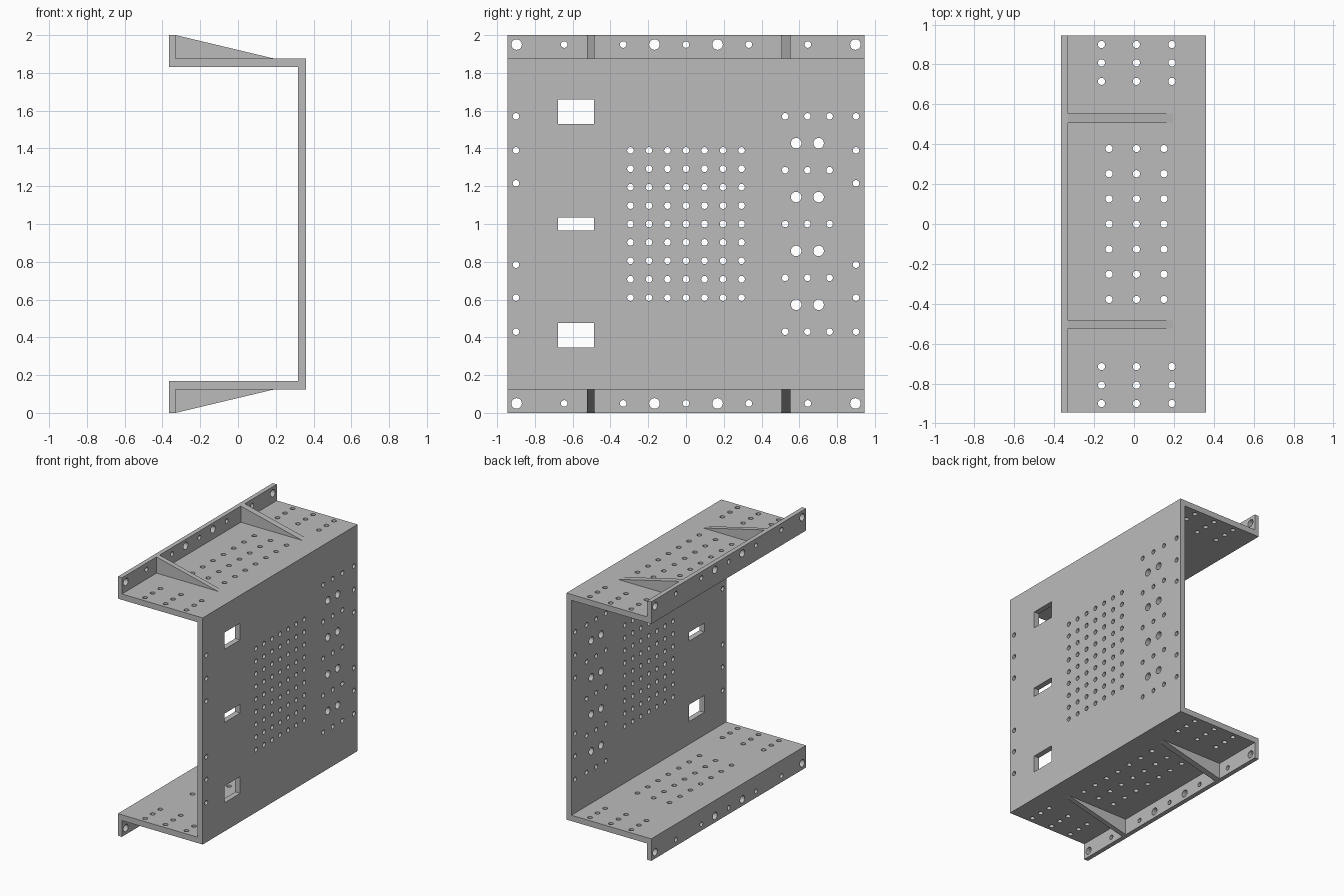
import bpy, bmesh, math
from mathutils import Vector

if "Cube" in bpy.data.objects:
    bpy.data.objects.remove(bpy.data.objects["Cube"], do_unlink=True)

steel = bpy.data.materials.new("plain_grey_metal")
steel.use_nodes = True
GREY = (0.5, 0.5, 0.5, 1)
steel.diffuse_color = GREY
steel.node_tree.nodes["Principled BSDF"].inputs["Base Color"].default_value = GREY


def add_prism(bm, points, offset):
    """Extrude a closed outline of 3D points along an offset."""
    face = bm.faces.new([bm.verts.new(p) for p in points])
    top = bmesh.ops.extrude_face_region(bm, geom=[face])["geom"]
    bmesh.ops.translate(bm, vec=offset,
                        verts=[v for v in top if isinstance(v, bmesh.types.BMVert)])


def make_object(name, bm):
    bmesh.ops.recalc_face_normals(bm, faces=bm.faces)
    mesh = bpy.data.meshes.new(name)
    bm.to_mesh(mesh)
    bm.free()
    mesh.materials.append(steel)
    obj = bpy.data.objects.new(name, mesh)
    bpy.context.collection.objects.link(obj)
    return obj


def make_profile(name, outline, y0, y1):
    """Extrude an outline in x and z between two y positions."""
    bm = bmesh.new()
    add_prism(bm, [(x, y0, z) for x, z in outline], Vector((0, y1 - y0, 0)))
    return make_object(name, bm)


def circle(r):
    return [(r * math.cos(math.tau * i / 20), r * math.sin(math.tau * i / 20))
            for i in range(20)]


def drill_x(bm, x0, x1, y, z, r):
    add_prism(bm, [(x0, y + a, z + b) for a, b in circle(r)], Vector((x1 - x0, 0, 0)))


def drill_z(bm, x, y, r=0.018):
    add_prism(bm, [(x + a, y + b, 0.09) for a, b in circle(r)], Vector((0, 0, 1.82)))


# Channel: back wall, two flanges and two upturned lips in one profile
half = [(0.36, 1.875), (-0.33, 1.875), (-0.33, 2), (-0.365, 2),
        (-0.365, 1.83), (0.317, 1.83)]
outline = half + [(x, 2 - z) for x, z in reversed(half)]
# The flanges are mirrored about mid height
channel = make_profile("channel_bracket", outline, -0.945, 0.945)

# Gussets between lips and flanges
for y0, y1, side in ((-0.523, -0.485, "front"), (0.506, 0.554, "rear")):
    tri = [(-0.34, 1.87), (-0.33, 2), (0.195, 1.875), (0.195, 1.87)]
    make_profile(f"upper_{side}_gusset", tri, y0, y1)
    make_profile(f"lower_{side}_gusset", [(x, 2 - z) for x, z in tri], y0, y1)

# Cutter holding every hole
bm = bmesh.new()
WALL = (0.28, 0.4)
SMALL, BIG = 0.0175, 0.028

# Wall: edge columns
for y in (-0.9, 0.9):
    for dz in (0.215, 0.39, 0.57):
        for s in (-1, 1):
            drill_x(bm, *WALL, y, 1 + s * dz, SMALL)
# Wall: central grid
for i in range(-3, 4):
    for j in range(-4, 5):
        drill_x(bm, *WALL, i * 0.098, 1 + j * 0.0975, SMALL)
# Wall: mounting pattern
for y in (0.525, 0.643, 0.76):
    for j in range(-2, 3):
        drill_x(bm, *WALL, y, 1 + j * 0.285, SMALL)
for y in (0.583, 0.702):
    for j in (-1.5, -0.5, 0.5, 1.5):
        drill_x(bm, *WALL, y, 1 + j * 0.285, BIG)
# Wall: rectangular windows
for z, h in ((1.595, 0.065), (1, 0.034), (0.41, 0.065)):
    add_prism(bm, [(0.28, -0.677, z - h), (0.28, -0.487, z - h),
                   (0.28, -0.487, z + h), (0.28, -0.677, z + h)], Vector((0.12, 0, 0)))
# Lips
for z in (0.05, 1.95):
    drill_x(bm, -0.4, -0.3, 0, z, SMALL)
    for y, r in ((0.167, BIG), (0.333, SMALL), (0.645, SMALL), (0.897, BIG)):
        for s in (-1, 1):
            drill_x(bm, -0.4, -0.3, s * y, z, r)
# Flanges
for j in range(-3, 4):
    for x in (-0.125, 0.012, 0.15):
        drill_z(bm, x, j * 0.126)
for x in (-0.163, 0.012, 0.19):
    for y in (0.715, 0.808, 0.9):
        for s in (-1, 1):
            drill_z(bm, x, s * y)

cutter = make_object("hole_cutter", bm)
cutter.hide_render = True

# Cut the holes, then discard the cutter
mod = channel.modifiers.new("holes", "BOOLEAN")
mod.operation = "DIFFERENCE"
mod.solver = "EXACT"
mod.object = cutter
bpy.context.view_layer.update()
result = channel.evaluated_get(bpy.context.evaluated_depsgraph_get())
cut_mesh = bpy.data.meshes.new_from_object(result)
channel.modifiers.clear()
channel.data = cut_mesh
bpy.data.objects.remove(cutter, do_unlink=True)
